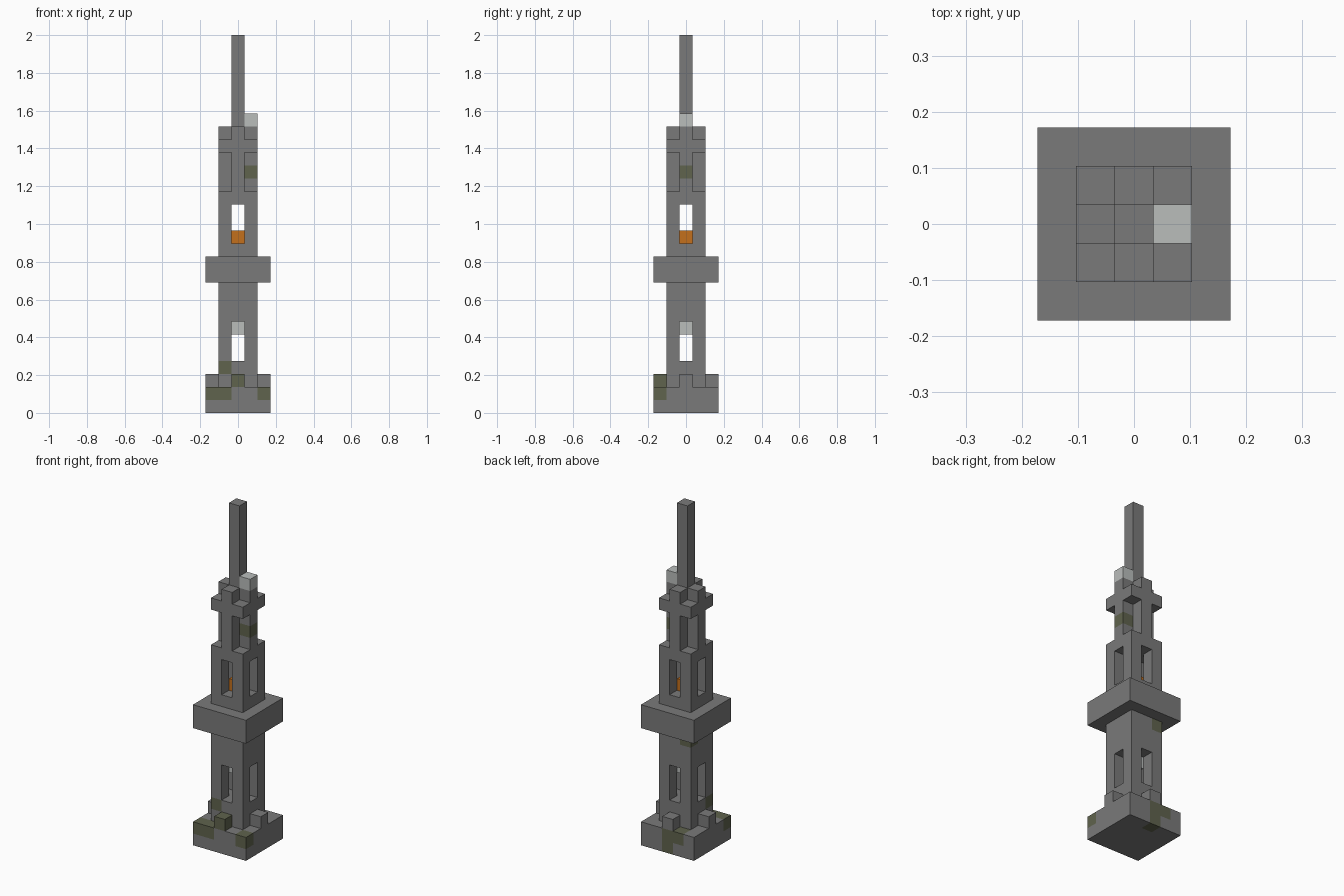
import bpy, bmesh
from mathutils import Vector

U = 2 / 29  # edge length of one building block

cube = bpy.data.objects.get("Cube")
if cube:
    bpy.data.objects.remove(cube)


def material(name, rgb):
    m = bpy.data.materials.new(name)
    m.use_nodes = True
    color = (*rgb, 1)
    m.diffuse_color = color
    bsdf = next(n for n in m.node_tree.nodes if n.type == 'BSDF_PRINCIPLED')
    bsdf.inputs["Base Color"].default_value = color
    bsdf.inputs["Roughness"].default_value = 0.9
    return m


STONE = material("grey stone", (0.195, 0.195, 0.195))
MOSS = material("mossy stone", (0.115, 0.125, 0.075))
LIGHT = material("pale block", (0.49, 0.51, 0.50))
FLAME = material("orange fire", (0.55, 0.16, 0.012))

CENTRE = {(0, 0)}
SIDES = {(1, 0), (-1, 0), (0, 1), (0, -1)}
PLUS = SIDES | CENTRE


def square(r):
    return {(x, y) for x in range(-r, r + 1) for y in range(-r, r + 1)}


def stack(plan, low, high):
    return {(x, y, z) for x, y in plan for z in range(low, high)}


def scaled(plan, k):
    return {(x * k, y * k) for x, y in plan}


# Each part is a set of blocks, with its main material
parts = {
    "base": (stack(square(2), 0, 2), STONE),
    "base_merlons": (stack(scaled(SIDES, 2), 2, 3), STONE),
    "lower_tower": (stack(square(1), 2, 10) - stack(PLUS, 4, 7), STONE),
    "lower_lamp": (stack(CENTRE, 6, 7), LIGHT),
    "gallery": (stack(square(2), 10, 12), STONE),
    "upper_tower": (stack(square(1), 12, 17) - stack(PLUS, 13, 16), STONE),
    "fire": (stack(CENTRE, 13, 14), FLAME),
    "belfry": (stack(PLUS, 17, 20), STONE),
    "crown": (stack(square(1), 20, 21), STONE),
    "crown_merlons": (stack(SIDES, 21, 22), STONE),
    "top_lamp": (stack({(1, 0)}, 22, 23), LIGHT),
    "spire": (stack(CENTRE, 21, 29), STONE),
}

# Blocks overgrown with moss
mossy = {(-2, -2, 1), (-1, -2, 1), (2, -2, 1), (0, -2, 2), (-1, -1, 3),
         (0, 2, 1), (-1, 2, 1), (0, 2, 0), (-1, 1, 9), (1, 0, 18)}

solid = set().union(*(cells for cells, _ in parts.values()))


def build(name, cells, mat):
    """Make the outer skin of a set of blocks."""
    bm = bmesh.new()
    for cell in sorted(cells):
        c = Vector(cell) + Vector((0, 0, 0.5))
        for axis in range(3):
            for sign in (-1, 1):
                n = Vector((0, 0, 0))
                n[axis] = sign
                if tuple(int(v) for v in Vector(cell) + n) in solid:
                    continue
                a = Vector((0, 0, 0))
                a[(axis + 1) % 3] = 0.5
                b = n.cross(a)
                corners = (a + b, b - a, -a - b, a - b)
                face = bm.faces.new(
                    [bm.verts.new((c + n / 2 + k) * U) for k in corners])
                face.material_index = int(cell in mossy)
    bmesh.ops.remove_doubles(bm, verts=bm.verts, dist=U / 100)
    mesh = bpy.data.meshes.new(name)
    bm.to_mesh(mesh)
    bm.free()
    mesh.materials.append(mat)
    if cells & mossy:
        mesh.materials.append(MOSS)
    bpy.context.collection.objects.link(bpy.data.objects.new(name, mesh))


for part, (blocks, mat) in parts.items():
    build(part, blocks, mat)
